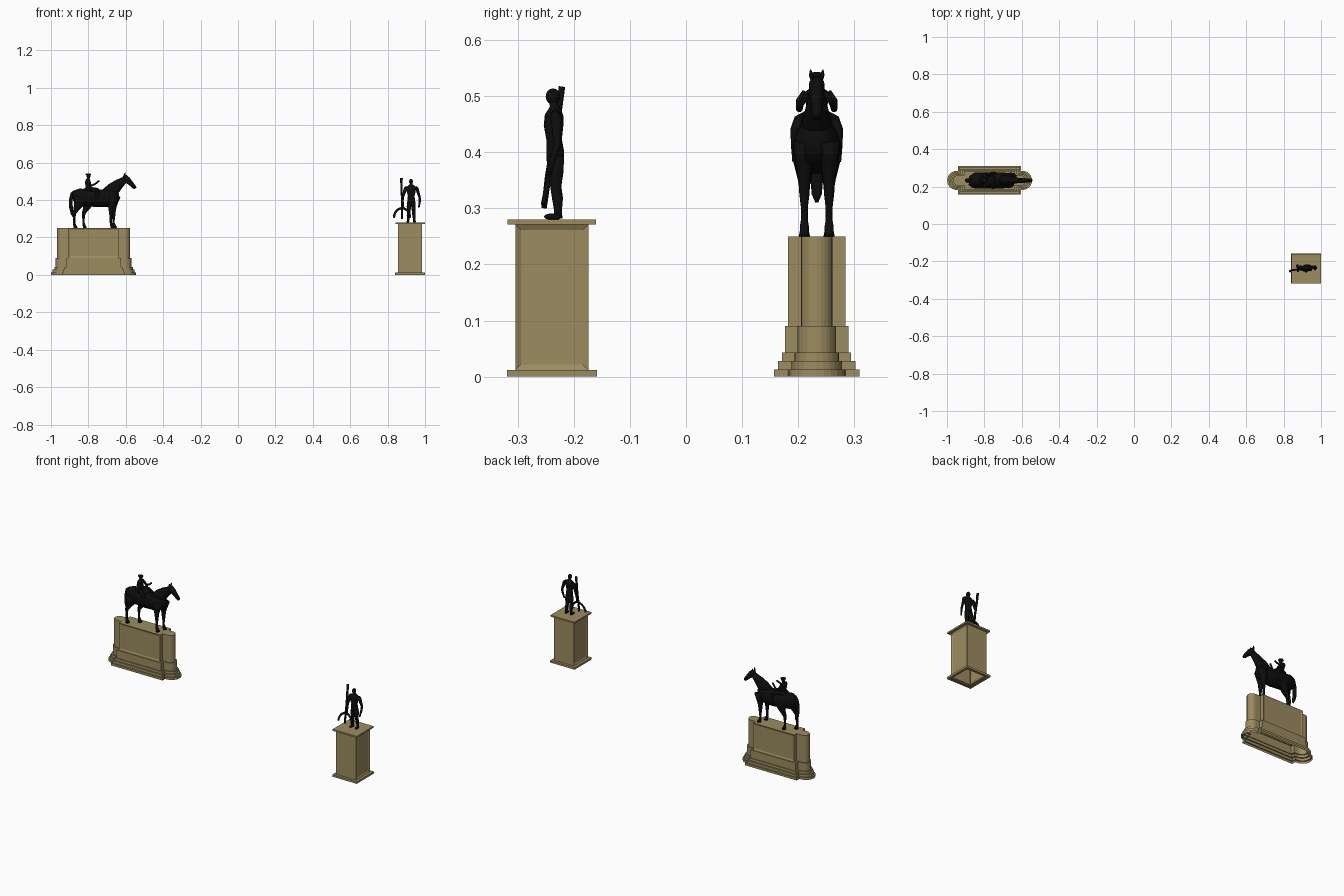
import bpy, bmesh, math
from mathutils import Vector


def material(name, rgb):
    m = bpy.data.materials.new(name)
    m.diffuse_color = (*rgb, 1)
    return m


STONE = material("tan stone", (0.335, 0.262, 0.118))
BRONZE = material("black bronze", (0.004, 0.004, 0.004))


def finish(name, bm, mat, smooth):
    bmesh.ops.recalc_face_normals(bm, faces=bm.faces)
    me = bpy.data.meshes.new(name)
    bm.to_mesh(me)
    bm.free()
    me.materials.append(mat)
    for p in me.polygons:
        p.use_smooth = smooth
    ob = bpy.data.objects.new(name, me)
    bpy.context.collection.objects.link(ob)
    return ob


def skin(bm, rings, cap_start, cap_end):
    vs = [[bm.verts.new(p) for p in r] for r in rings]
    n = len(vs[0])
    for a, b in zip(vs, vs[1:]):
        for i in range(n):
            j = (i + 1) % n
            bm.faces.new((a[i], a[j], b[j], b[i]))
    if cap_start:
        bm.faces.new(vs[0][::-1])
    if cap_end:
        bm.faces.new(vs[-1])


def limb(name, rows, side=(0, 1, 0), n=14):
    """Loft ellipses along a path; rows are x, y, z, side radius, depth radius."""
    bm = bmesh.new()
    pts = [Vector(r[:3]) for r in rows]
    rings = []
    for i, r in enumerate(rows):
        t = (pts[min(i + 1, len(pts) - 1)] - pts[max(i - 1, 0)]).normalized()
        s = Vector(side)
        s = (s - t * s.dot(t)).normalized()
        d = t.cross(s)
        rings.append([pts[i] + s * r[3] * math.cos(a) + d * r[4] * math.sin(a)
                      for a in (2 * math.pi * k / n for k in range(n))])
    skin(bm, rings, True, True)
    return finish(name, bm, BRONZE, True)


def ball(name, c, r):
    bm = bmesh.new()
    bmesh.ops.create_uvsphere(bm, u_segments=14, v_segments=10, radius=1)
    for v in bm.verts:
        v.co = Vector((c[0] + v.co.x * r[0], c[1] + v.co.y * r[1], c[2] + v.co.z * r[2]))
    return finish(name, bm, BRONZE, True)


def plinth(name, rings, axis, thick, depth):
    """Stepped shell, open below, with recessed panels on the faces along one axis."""
    bm = bmesh.new()
    skin(bm, rings, False, True)
    bmesh.ops.recalc_face_normals(bm, faces=bm.faces)
    panels = [f for f in bm.faces if abs(f.normal[axis]) > 0.99 and f.calc_area() > 0.025]
    bmesh.ops.inset_individual(bm, faces=panels, thickness=thick, depth=-depth)
    return finish(name, bm, STONE, False)


# Long plinth with rounded ends
HX, HY = -0.772, 0.233


def lobed(z, hx, hy, r, tip):
    half = [(hx, -hy), (hx, -r)]
    for k in range(13):
        a = -math.pi / 2 + math.pi * k / 12
        half.append((tip - r + r * math.cos(a), r * math.sin(a)))
    half += [(hx, r), (hx, hy)]
    return [(HX + s * x, HY + s * y, z) for s in (1, -1) for x, y in half]


tiers = [(0, .013, .1685, .076, .051, .227), (.013, .028, .163, .069, .045, .219),
         (.028, .043, .155, .0615, .040, .210), (.043, .09, .146, .057, .034, .203),
         (.09, .25, .134, .051, .028, .195)]
plinth("horse_plinth", [lobed(z, *t[2:]) for t in tiers for z in t[:2]], 1, .014, .004)

# Square pedestal
PX, PY = 0.92, -0.239
plinth("man_pedestal",
       [[(PX + sx * h, PY + sy * h, z) for sx, sy in ((1, 1), (-1, 1), (-1, -1), (1, -1))]
        for h, z in ((.065, 0), (.08, 0), (.08, .012), (.065, .012),
                     (.065, .271), (.079, .271), (.079, .28))], 0, .0135, .005)


# Horse, facing +x
def horse_part(name, rows, dx=0, dy=0):
    limb(name, [(x + dx, HY + dy, z, a, b) for x, z, a, b in rows])


horse_part("horse_body", [(-.886, .425, .008, .012), (-.877, .425, .026, .03), (-.853, .419, .041, .045),
                          (-.81, .412, .043, .046), (-.75, .408, .044, .047), (-.70, .411, .043, .049),
                          (-.665, .42, .036, .044), (-.645, .425, .022, .03), (-.636, .427, .008, .012)])
horse_part("horse_neck", [(-.70, .425, .030, .040), (-.668, .458, .025, .037), (-.64, .483, .018, .029),
                          (-.615, .502, .013, .021), (-.60, .514, .011, .015), (-.59, .521, .006, .007)])
horse_part("horse_head", [(-.614, .528, .006, .007), (-.606, .521, .014, .017), (-.59, .506, .013, .018),
                          (-.571, .487, .010, .013), (-.556, .471, .010, .011), (-.548, .462, .006, .007)])
horse_part("horse_tail", [(-.872, .448, .007, .007), (-.887, .435, .010, .009), (-.894, .40, .011, .010),
                          (-.893, .36, .012, .010), (-.886, .325, .009, .008), (-.882, .311, .003, .003)])
hind = [(-.842, .415, .022, .036), (-.852, .38, .019, .028), (-.864, .352, .012, .016),
        (-.875, .329, .008, .010), (-.876, .305, .006, .007), (-.876, .28, .006, .006),
        (-.874, .268, .008, .008), (-.871, .26, .008, .009), (-.869, .25, .010, .012)]
fore = [(-.672, .42, .020, .032), (-.677, .385, .017, .022), (-.678, .355, .011, .014),
        (-.678, .325, .009, .010), (-.678, .30, .006, .007), (-.679, .28, .006, .006),
        (-.676, .268, .008, .008), (-.673, .26, .008, .009), (-.670, .25, .010, .012)]
for s, tag in ((-1, "near"), (1, "far")):
    horse_part(f"hind_leg_{tag}", hind, .025 + .025 * s, .022 * s)
    horse_part(f"front_leg_{tag}", fore, .006 + .007 * s, .022 * s)
    limb(f"horse_ear_{tag}", [(-.608, HY + .007 * s, .528, .004, .005),
                              (-.606, HY + .010 * s, .538, .004, .004),
                              (-.603, HY + .011 * s, .547, .001, .001)], n=8)

# Rider
ball("saddle", (-.785, HY, .455), (.046, .034, .014))
horse_part("rider_torso", [(-.796, .452, .016, .016), (-.80, .475, .017, .016), (-.803, .497, .022, .016),
                           (-.802, .509, .019, .012), (-.80, .518, .007, .007), (-.80, .526, .006, .006)])
ball("rider_head", (-.799, HY, .529), (.011, .010, .013))
ball("rider_hat", (-.800, HY, .537), (.016, .014, .006))
for s, tag in ((-1, "near"), (1, "far")):
    limb(f"rider_arm_{tag}", [(-.802, HY + .020 * s, .506, .007, .007),
                              (-.797, HY + .030 * s, .492, .007, .007),
                              (-.784, HY + .031 * s, .477, .006, .006),
                              (-.765, HY + .028 * s, .485, .005, .005),
                              (-.743, HY + .018 * s, .503, .005, .005)], n=10)
    limb(f"rider_leg_{tag}", [(-.795, HY + .016 * s, .464, .010, .011),
                              (-.770, HY + .032 * s, .456, .010, .011),
                              (-.750, HY + .039 * s, .440, .008, .009),
                              (-.757, HY + .041 * s, .412, .005, .007),
                              (-.757, HY + .040 * s, .390, .004, .006),
                              (-.746, HY + .040 * s, .386, .004, .005)], n=10)

# Standing man, facing -y
MX, MY = 0.926, -0.235


def man_part(name, rows, s=1):
    limb(name, [(MX + s * x, MY + y, z, a, b) for x, y, z, a, b in rows], side=(1, 0, 0))


man_part("man_torso", [(0, .002, .372, .012, .010), (0, .002, .385, .021, .016), (0, .002, .402, .020, .016),
                       (0, 0, .422, .018, .014), (0, -.001, .448, .024, .018), (0, 0, .466, .027, .017),
                       (0, .001, .476, .019, .012), (0, 0, .483, .008, .008), (0, -.002, .495, .007, .007)])
ball("man_head", (MX - .001, MY - .002, .499), (.0105, .013, .0145))
for s, tag in ((-1, "left"), (1, "right")):
    man_part(f"man_leg_{tag}", [(.010, .003, .392, .012, .015), (.012, .003, .365, .012, .014),
                                (.013, .003, .338, .009, .010), (.015, .006, .318, .009, .010),
                                (.016, .007, .295, .006, .007), (.017, .007, .282, .006, .008)], s)
    ball(f"man_foot_{tag}", (MX + s * .018, MY - .002, .285), (.008, .016, .006))
    man_part(f"man_arm_{tag}", [(.022, .002, .470, .007, .007), (.031, .003, .462, .009, .010),
                                (.037, .005, .440, .008, .009), (.045, .006, .415, .006, .007),
                                (.046, 0, .395, .006, .006), (.043, -.006, .375, .005, .005),
                                (.041, -.009, .360, .004, .005)], s)

# Tall staff and the hoop at its foot
limb("staff", [(.876, -.253, .300, .005, .005), (.876, -.246, .355, .006, .006), (.876, -.237, .41, .005, .006),
               (.874, -.228, .465, .006, .006), (.874, -.221, .517, .007, .006)], side=(1, 0, 0), n=10)
hoop = []
for k in range(13):
    a = math.pi * k / 12
    hoop.append((.877 - .043 * math.cos(a), -.254 + .010 * math.sin(a), .306 + .050 * math.sin(a), .005, .006))
limb("staff_hoop", hoop, n=8)
